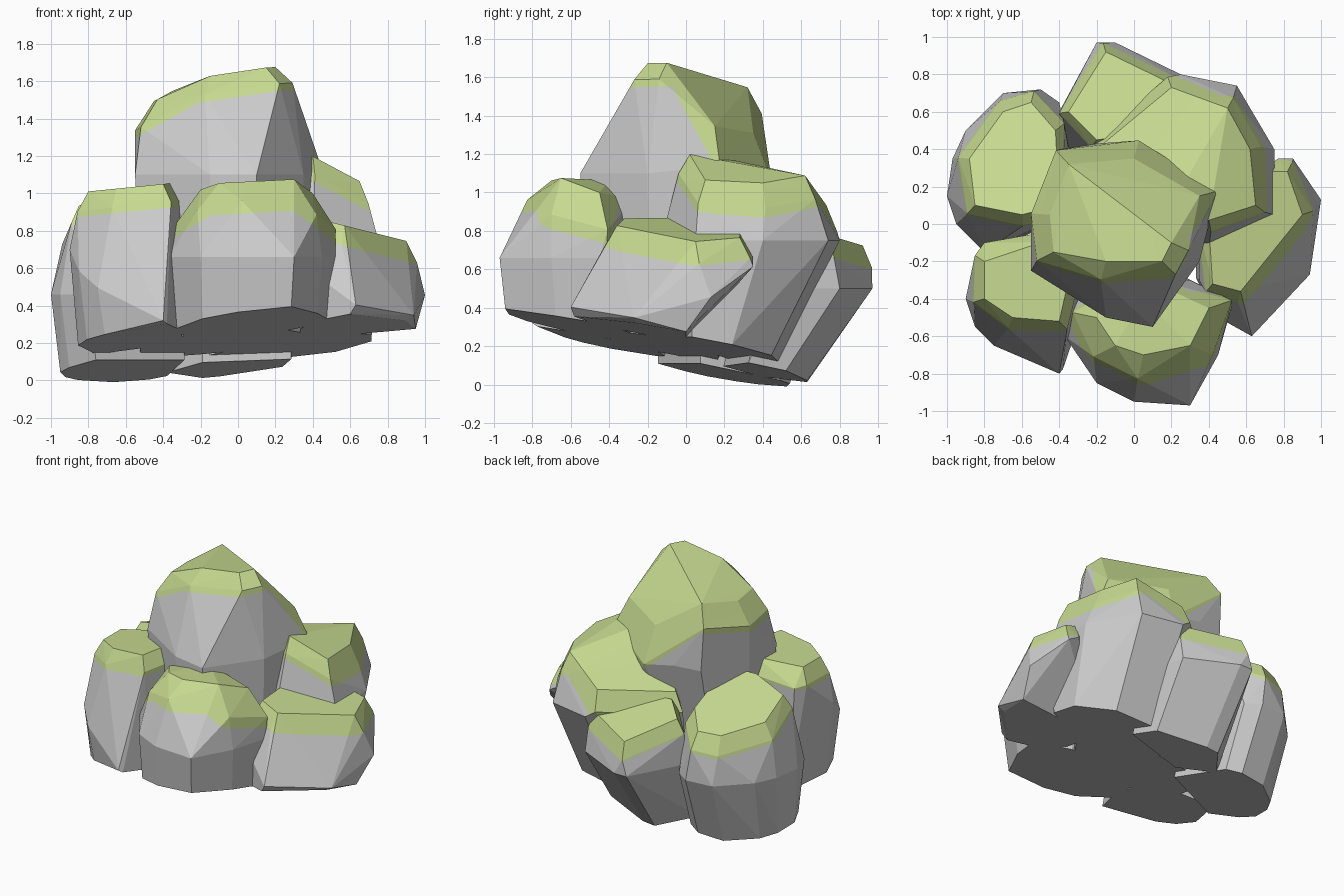
import bpy, bmesh, math
from mathutils import Vector

cube = bpy.data.objects.get("Cube")
if cube:
    bpy.data.objects.remove(cube, do_unlink=True)


def make_material(name, colour):
    mat = bpy.data.materials.new(name)
    mat.use_nodes = True
    mat.diffuse_color = colour
    mat.node_tree.nodes["Principled BSDF"].inputs["Base Color"].default_value = colour
    return mat


STONE = make_material("grey stone", (.6, .6, .6, 1))
MOSS = make_material("green moss", (.57, .7, .28, 1))


def plane_height(plane, point):
    """Height of a sloping plane given as (height at centre, slope x, slope y)."""
    height, slope_x, slope_y = plane
    return height + slope_x * point[0] + slope_y * point[1]


def top_height(planes, point):
    """Height of a crown made of a few sloping planes."""
    return min(plane_height(plane, point) for plane in planes)


def widen(outline, distance):
    """Push every point of an outline away from its middle."""
    points = [Vector(p) for p in outline]
    middle = sum(points, Vector((0, 0))) / len(points)
    return [p + (p - middle).normalized() * distance for p in points]


def rock_points(outline, belly, crown, planes, tuck, sink, lip):
    """Rings of a stone: sloping base, belly, bevelled lip and crown."""
    ground = (.19 - sink, .09, -.19)
    points = []
    for x, y in outline:
        foot = (x * .95, y * (tuck if y > 0 else .97))
        points.append((*foot, plane_height(ground, foot)))
        points.append((x, y, plane_height(belly, (x, y))))
    for p in widen(crown, lip):
        points.append((*p, top_height(planes, p) - .1))
    for p in crown:
        points.append((*p, top_height(planes, p)))
    return points


def rock(name, outline, belly, crown, planes, moss, tuck=1, sink=0, lip=.06):
    """Chiselled stone with a mossy cap reaching a given depth below its crown."""
    bm = bmesh.new()
    for point in rock_points(outline, belly, crown, planes, tuck, sink, lip):
        bm.verts.new(point)
    hull = bmesh.ops.convex_hull(bm, input=bm.verts[:])
    spare = {g for g in hull["geom_interior"] + hull["geom_unused"]
             if isinstance(g, bmesh.types.BMVert)}
    bmesh.ops.delete(bm, geom=list(spare), context="VERTS")
    bmesh.ops.dissolve_limit(bm, angle_limit=math.radians(4),
                             verts=bm.verts[:], edges=bm.edges[:])

    # Cut along the moss line, then colour whatever lies above it
    for height, slope_x, slope_y in planes:
        bmesh.ops.bisect_plane(bm, geom=bm.verts[:] + bm.edges[:] + bm.faces[:],
                               plane_co=Vector((0, 0, height - moss)),
                               plane_no=Vector((-slope_x, -slope_y, 1)).normalized())
    for face in bm.faces:
        middle = face.calc_center_median()
        face.material_index = int(middle.z > top_height(planes, middle) - moss)
    bmesh.ops.recalc_face_normals(bm, faces=bm.faces[:])

    mesh = bpy.data.meshes.new(name)
    bm.to_mesh(mesh)
    bm.free()
    mesh.materials.append(STONE)
    mesh.materials.append(MOSS)
    bpy.context.collection.objects.link(bpy.data.objects.new(name, mesh))


# Tall stone in the middle, with a steep mossy slope at its back
rock("centre_rock",
     outline=[(-.55, -.25), (-.55, .05), (-.4, .4), (-.2, .43), (.05, .4),
              (.42, .2), (.35, -.2), (.1, -.55), (-.15, -.5)],
     belly=(1.1, 0, 0),
     crown=[(-.45, .05), (-.43, -.15), (-.15, -.2), (.15, -.2), (.2, -.1),
            (.35, .15), (0, .35), (-.35, .32)],
     planes=[(1.64, .15, -.05), (1.74, .55, 0), (1.8, -.7, -1.4)],
     moss=.14, tuck=.4, lip=.1)

# Rounded stone at the front
rock("front_rock",
     outline=[(-.37, -.6), (-.2, -.85), (0, -.95), (.3, -.97), (.45, -.7),
              (.52, -.45), (.3, -.3), (-.3, -.4)],
     belly=(.66, 0, 0),
     crown=[(-.2, -.5), (-.1, -.65), (.05, -.7), (.3, -.65), (.4, -.45), (.05, -.4)],
     planes=[(1.06, .05, 0), (1.14, .6, 0), (1.3, -.75, 0)], moss=.17, lip=.13)

# Upright slab at the front right corner
rock("front_right_rock",
     outline=[(-.9, -.4), (-.85, -.55), (-.75, -.65), (-.4, -.8), (-.33, -.6),
              (-.3, -.2), (-.8, -.1)],
     belly=(.8, -.2, .7),
     crown=[(-.8, -.2), (-.8, -.4), (-.65, -.5), (-.4, -.52), (-.35, -.3), (-.5, -.1)],
     planes=[(1.09, .1, 0)], moss=.13)

# Stone at the back right corner, sloping down to the back
rock("back_right_rock",
     outline=[(-1, .15), (-.95, 0), (-.97, .35), (-.9, .5), (-.7, .7),
              (-.5, .72), (-.4, .65), (-.3, .1), (-.8, -.15)],
     belly=(.46, 0, 0),
     crown=[(-.88, .35), (-.85, .1), (-.7, .6), (-.55, .65), (-.42, .5),
            (-.4, .1), (-.6, .05)],
     planes=[(1.14, .2, -.35)], moss=.12, tuck=.75, sink=.04)

# Low stone at the back
rock("back_rock",
     outline=[(-.4, .6), (-.2, .97), (-.1, .97), (.25, .8), (.3, .5), (-.2, .3)],
     belly=(.5, 0, 0),
     crown=[(-.35, .6), (-.15, .92), (.2, .75), (.2, .5), (-.2, .45)],
     planes=[(1, 0, -.3)], moss=.11, tuck=.65, sink=.04, lip=.05)

# Large stone at the back left corner
rock("back_left_rock",
     outline=[(.25, .8), (.55, .74), (.75, .4), (.75, .05), (.4, -.13), (-.2, .4)],
     belly=(.75, 0, 0),
     crown=[(.4, .02), (.65, .1), (.62, .4), (.5, .62), (.2, .73), (-.2, .4), (.2, .1)],
     planes=[(1.4, -.5, -.1), (1.2, .5, -.5), (1.21, 0, -.1)], moss=.14, tuck=.6)

# Low wedge at the left side
rock("left_rock",
     outline=[(.63, -.6), (.94, -.27), (1, .13), (.85, .35), (.77, .35),
              (.35, 0), (.45, -.5), (.35, -.3)],
     belly=(.96, -.55, .35),
     crown=[(.42, -.32), (.57, -.36), (.75, -.15), (.9, .05), (.82, .28),
            (.74, .28), (.4, 0)],
     planes=[(.97, -.25, 0)], moss=.11, tuck=0)
